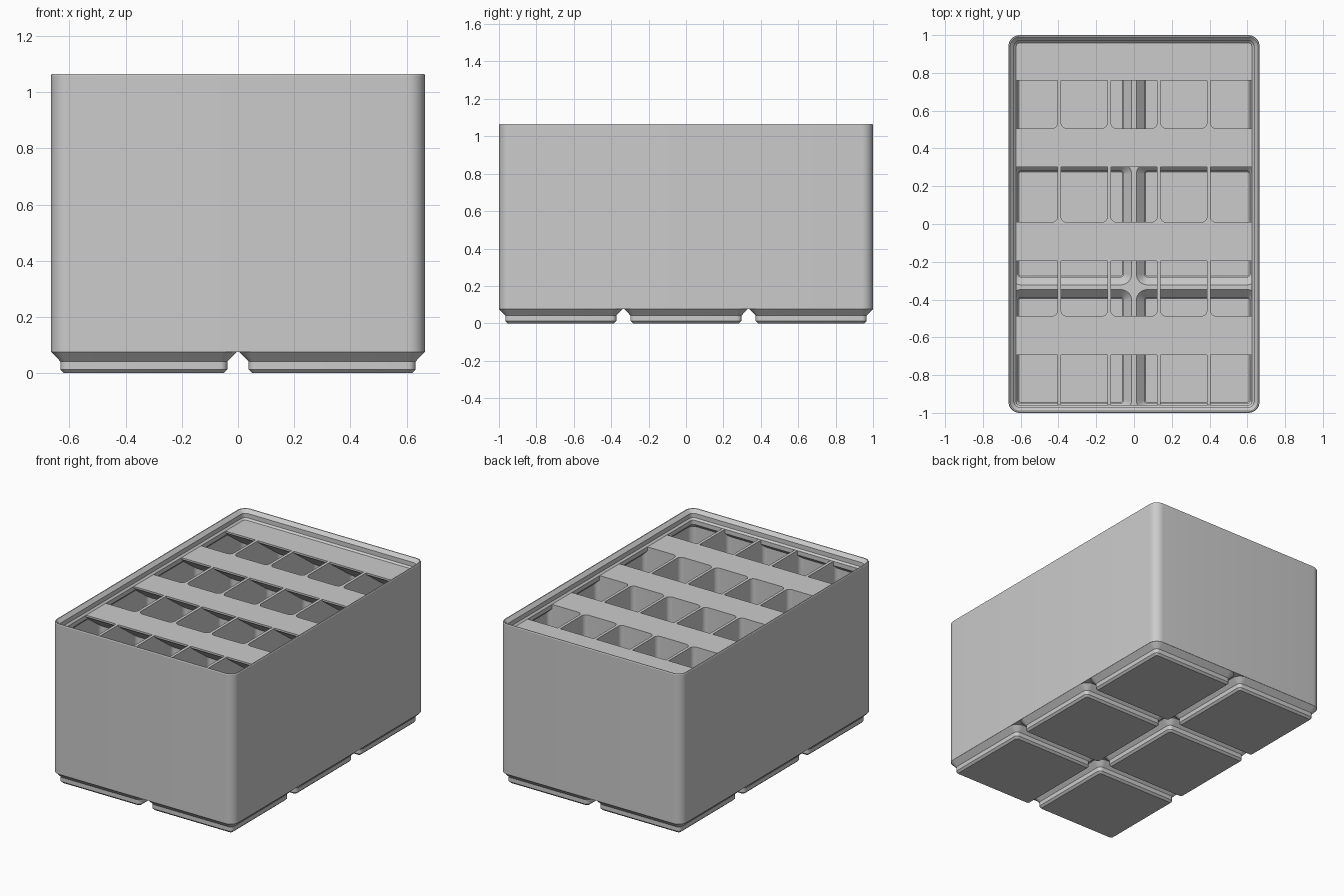
import bpy, bmesh
from math import sin, cos, pi, tan, radians

cube = bpy.data.objects.get("Cube")
if cube:
    bpy.data.objects.remove(cube, do_unlink=True)

HX, HY = 0.665, 1.0          # half width and half depth
PITCH = 0.6694               # spacing of the feet
WALL, DIV = 0.0155, 0.019    # outer wall and divider thickness
RIM = 1.004                  # height of dividers and label shelves
COLS, ROWS = 5, 4


def ring(bm, cx, cy, hx, hy, r, z, seg=8):
    """Rounded rectangle of vertices."""
    verts = []
    for q, (sx, sy) in enumerate(((1, 1), (-1, 1), (-1, -1), (1, -1))):
        for i in range(seg + 1):
            a = (q + i / seg) * pi / 2
            verts.append(bm.verts.new((cx + sx * (hx - r) + r * cos(a),
                                       cy + sy * (hy - r) + r * sin(a), z)))
    return verts


def loft(bm, cx, cy, hx, hy, radius, profile):
    """Closed solid through rounded rectangles given as (inset, z)."""
    rings = [ring(bm, cx, cy, hx - d, hy - d, max(radius - d, 0.008), z) for d, z in profile]
    for a, b in zip(rings, rings[1:]):
        for i in range(len(a)):
            j = (i + 1) % len(a)
            bm.faces.new((a[i], a[j], b[j], b[i]))
    bm.faces.new(rings[0][::-1])
    bm.faces.new(rings[-1])


def prism_x(bm, points, half):
    """Solid with a (y, z) outline, extruded along x."""
    face = bm.faces.new([bm.verts.new((-half, y, z)) for y, z in points])
    moved = bmesh.ops.extrude_face_region(bm, geom=[face])["geom"]
    bmesh.ops.translate(bm, vec=(2 * half, 0, 0),
                        verts=[v for v in moved if isinstance(v, bmesh.types.BMVert)])


def make(name, bm):
    bmesh.ops.recalc_face_normals(bm, faces=bm.faces)
    mesh = bpy.data.meshes.new(name)
    bm.to_mesh(mesh)
    bm.free()
    obj = bpy.data.objects.new(name, mesh)
    bpy.context.collection.objects.link(obj)
    return obj


def combine(obj, tool, operation):
    """Apply a boolean and discard the helper."""
    tool.hide_render = True
    mod = obj.modifiers.new(operation.lower(), "BOOLEAN")
    mod.operation, mod.object, mod.solver = operation, tool, "EXACT"
    bpy.context.view_layer.objects.active = obj
    bpy.ops.object.modifier_apply(modifier=mod.name)
    bpy.data.objects.remove(tool, do_unlink=True)


feet_centres = [(sx * PITCH / 2, row * PITCH) for sx in (-1, 1) for row in (-1, 0, 1)]

# Outer body with the stacking rim
bm = bmesh.new()
loft(bm, 0, 0, HX, HY, 0.06,
     [(0, 0.0757), (0, 1.06), (0.003, 1.065), (0.009, 1.065),
      (0.0303, 1.044), (0.0303, 1.015), (0.0414, RIM)])
storage_bin = make("storage_bin", bm)

# Six stepped feet
bm = bmesh.new()
for cx, cy in feet_centres:
    loft(bm, cx, cy, 0.3307, 0.3307, 0.06,
         [(0.047, 0), (0.034, 0.0127), (0.034, 0.0414), (0.001, 0.0757), (0.006, 0.085)])
combine(storage_bin, make("feet", bm), "UNION")

# Inner cavity, narrowing under the rim
bm = bmesh.new()
loft(bm, 0, 0, HX, HY, 0.06,
     [(0.0145, 0.0925), (0.0145, 0.949), (0.042, 0.976), (0.042, 1.04)])
cavity = make("cavity", bm)

# Hollows inside the feet
bm = bmesh.new()
for cx, cy in feet_centres:
    loft(bm, cx, cy, PITCH / 2, PITCH / 2, 0.07,
         [(0.06, 0.014), (0.055, 0.019), (0.055, 0.05), (0.0125, 0.0925), (0.0125, 0.12)])
combine(cavity, make("foot_hollows", bm), "UNION")

# Compartments, leaving divider walls between them
cell_x = (2 * (HX - WALL) + DIV) / COLS
cell_y = (2 * (HY - WALL) + DIV) / ROWS
bm = bmesh.new()
for i in range(COLS):
    for j in range(ROWS):
        loft(bm, (i - (COLS - 1) / 2) * cell_x, (j - (ROWS - 1) / 2) * cell_y,
             (cell_x - DIV) / 2, (cell_y - DIV) / 2, 0.03, [(0, 0.005), (0, 1.1)])
combine(cavity, make("compartments", bm), "INTERSECT")

# Label shelves along the back of each row, with sloped undersides
bm = bmesh.new()
for j in range(ROWS):
    back = (j - ROWS / 2 + 1) * cell_y
    front = back - (0.234 if j == ROWS - 1 else 0.196)
    low = 0.992 - (back - front) * tan(radians(36))
    prism_x(bm, [(front, 1.2), (front, 0.992), (back, low), (back, 1.2)], 0.7)
combine(cavity, make("label_shelves", bm), "DIFFERENCE")

combine(storage_bin, cavity, "DIFFERENCE")

# Single grey material
grey = bpy.data.materials.new("plain grey")
grey.use_nodes = True
colour = (0.6, 0.6, 0.6, 1)
grey.diffuse_color = colour
grey.node_tree.nodes["Principled BSDF"].inputs["Base Color"].default_value = colour
storage_bin.data.materials.clear()
storage_bin.data.materials.append(grey)
for poly in storage_bin.data.polygons:
    poly.material_index = 0

bpy.ops.object.select_all(action="DESELECT")
storage_bin.select_set(True)
bpy.context.view_layer.objects.active = storage_bin
bpy.ops.object.shade_smooth_by_angle(angle=radians(30))
